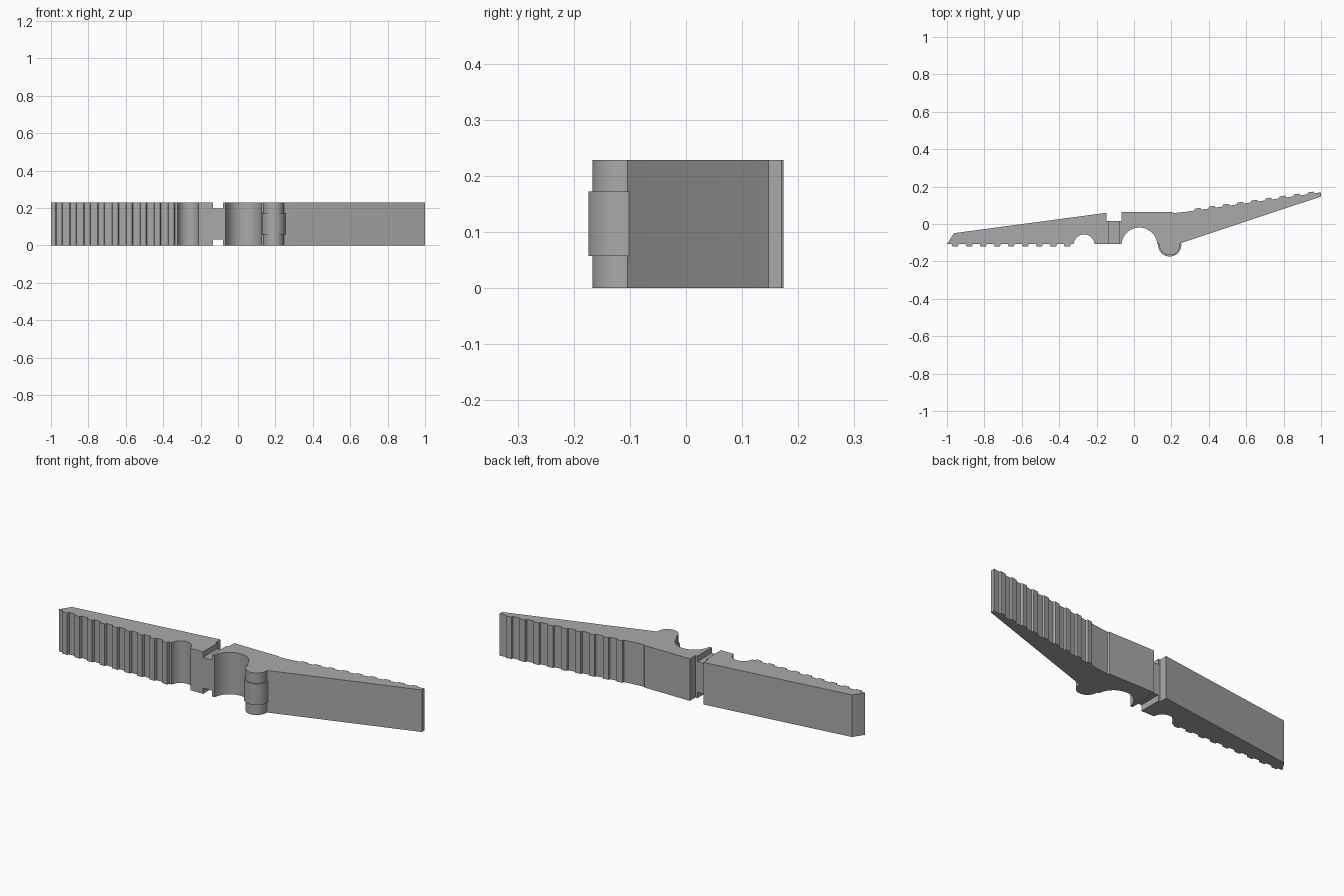
import bpy, bmesh, math
from mathutils import Vector

cube = bpy.data.objects.get("Cube")
if cube:
    bpy.data.objects.remove(cube)

HEIGHT = 0.228
grey = bpy.data.materials.new("grey plastic")
grey.use_nodes = True
COLOUR = (0.4, 0.4, 0.4, 1)
grey.diffuse_color = COLOUR
grey.node_tree.nodes["Principled BSDF"].inputs["Base Color"].default_value = COLOUR


def arc(cx, cy, r, start, end, steps=24):
    angles = [math.radians(start + (end - start) * i / steps) for i in range(steps + 1)]
    return [(cx + r * math.cos(a), cy + r * math.sin(a)) for a in angles]


def ridges(start, end, count, depth):
    """Square ridges on the right-hand side of the line from start to end."""
    a, b = Vector(start), Vector(end)
    step = (b - a) / count
    out = Vector((step.y, -step.x)).normalized() * depth
    pts = []
    for i in range(count):
        p = a + step * i
        pts += [p, p + step * 0.05 + out, p + step * 0.45 + out, p + step * 0.5]
    return [tuple(p) for p in pts]


def prism(name, outline, z0, z1):
    bm = bmesh.new()
    face = bm.faces.new([bm.verts.new((x, y, z0)) for x, y in outline])
    top = bmesh.ops.extrude_face_region(bm, geom=[face])["geom"]
    verts = [v for v in top if isinstance(v, bmesh.types.BMVert)]
    bmesh.ops.translate(bm, verts=verts, vec=(0, 0, z1 - z0))
    bmesh.ops.recalc_face_normals(bm, faces=bm.faces)
    mesh = bpy.data.meshes.new(name)
    bm.to_mesh(mesh)
    bm.free()
    mesh.materials.append(grey)
    obj = bpy.data.objects.new(name, mesh)
    bpy.context.collection.objects.link(obj)
    return obj


def smooth(obj):
    bpy.ops.object.select_all(action="DESELECT")
    obj.select_set(True)
    bpy.context.view_layer.objects.active = obj
    bpy.ops.object.shade_smooth_by_angle(angle=math.radians(20))


# Lever outline: gripping teeth, small and large round recesses, pivot seat
outline = [(-1, -0.107)]
outline += ridges((-0.975, -0.107), (-0.3, -0.107), 9, 0.012)
outline = [p for p in outline if p[0] < -0.325]
outline += arc(-0.267, -0.112, 0.056, 175, 5)
outline += [(-0.2, -0.107)]
outline += arc(0.029, -0.115, 0.096, 175, 5)
outline += [(0.19, -0.115), (0.245, -0.104)]
# Handle: slanted front, blunt tip and ridged back
outline += [(1, 0.147), (1, 0.17)]
outline += ridges((0.965, 0.164), (0.285, 0.066), 9, 0.010)
outline += [(0.285, 0.066), (0.21, 0.058), (0.205, 0.064), (-0.068, 0.064)]
# Spring slot and tapered jaw
outline += [(-0.068, 0.017), (-0.146, 0.017), (-0.146, 0.06), (-0.962, -0.049)]
body = prism("lever_body", outline, 0, HEIGHT)

# Spring wire notches through the top and bottom of the neck
for name, z0, z1 in (("bottom_notch_cutter", -0.1, 0.032), ("top_notch_cutter", 0.198, 0.35)):
    cutter = prism(name, [(-0.135, -0.3), (-0.08, -0.3), (-0.08, 0.3), (-0.135, 0.3)], z0, z1)
    cutter.hide_render = True
    cutter.hide_set(True)
    cutter.display_type = "WIRE"
    mod = body.modifiers.new(name, "BOOLEAN")
    mod.operation = "DIFFERENCE"
    mod.solver = "EXACT"
    mod.object = cutter
    bpy.context.view_layer.objects.active = body
    bpy.ops.object.modifier_apply(modifier=mod.name)
    bpy.data.objects.remove(cutter)
smooth(body)

# Pivot pin with its wider middle band
for name, r, z0, z1 in (("pivot_pin", 0.055, 0, HEIGHT), ("pivot_band", 0.062, 0.057, 0.172)):
    smooth(prism(name, arc(0.191, -0.112, r, 0, 360, 40)[:-1], z0, z1))
